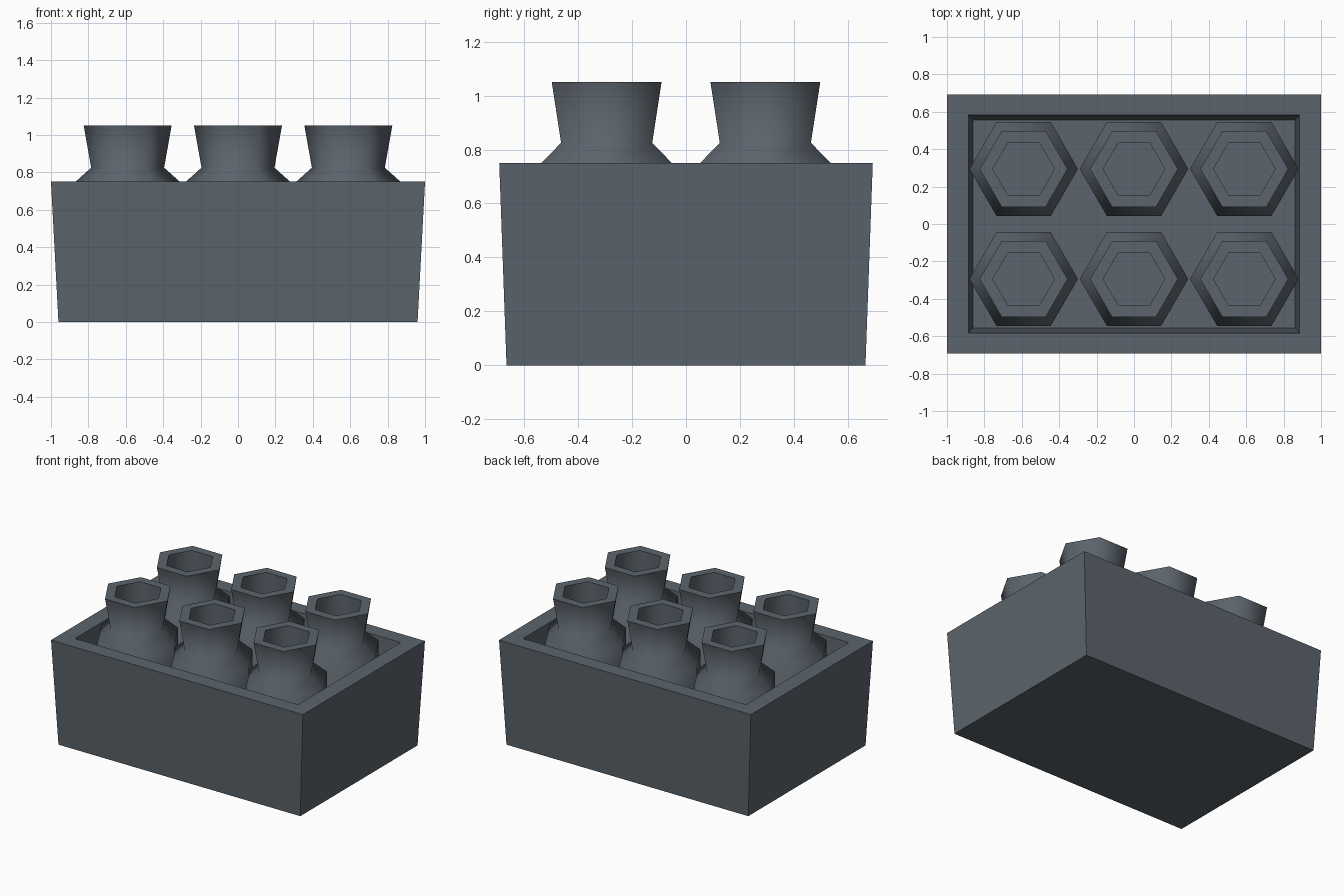
import bpy, bmesh, math

cube = bpy.data.objects.get("Cube")
if cube:
    bpy.data.objects.remove(cube, do_unlink=True)

# Single slate grey material
slate = bpy.data.materials.new("slate_grey")
slate.use_nodes = True
colour = (0.105, 0.127, 0.149, 1)
slate.diffuse_color = colour
slate.node_tree.nodes["Principled BSDF"].inputs["Base Color"].default_value = colour


def loft(name, rings):
    """Skin a stack of equal-sized rings and cap both ends."""
    bm = bmesh.new()
    loops = [[bm.verts.new(p) for p in ring] for ring in rings]
    for a, b in zip(loops, loops[1:]):
        n = len(a)
        for i in range(n):
            j = (i + 1) % n
            bm.faces.new((a[i], a[j], b[j], b[i]))
    bm.faces.new(loops[0][::-1])
    bm.faces.new(loops[-1])
    bmesh.ops.recalc_face_normals(bm, faces=bm.faces)
    mesh = bpy.data.meshes.new(name)
    bm.to_mesh(mesh)
    bm.free()
    mesh.materials.append(slate)
    obj = bpy.data.objects.new(name, mesh)
    bpy.context.collection.objects.link(obj)
    return obj


def rectangle(hx, hy, z):
    return [(-hx, -hy, z), (hx, -hy, z), (hx, hy, z), (-hx, hy, z)]


def hexagon(r, z):
    return [(r * math.cos(k * math.pi / 3), r * math.sin(k * math.pi / 3), z)
            for k in range(6)]


# Open crate: tapered outside, flat rim, tapered inside, floor
FLOOR = 0.28
loft("crate", [rectangle(0.96, 0.665, 0), rectangle(1, 0.692, 0.75),
               rectangle(0.886, 0.583, 0.75), rectangle(0.861, 0.557, FLOOR)])

# Six-sided bottle: body, shoulder, flared neck, rim and hollow mouth
profile = [(0.29, FLOOR), (0.29, 0.74), (0.195, 0.825), (0.235, 1.05),
           (0.165, 1.05), (0.165, 0.8)]
bottle = loft("bottle_1", [hexagon(r, z) for r, z in profile])
bpy.ops.object.select_all(action="DESELECT")
bottle.select_set(True)
bpy.context.view_layer.objects.active = bottle
bpy.ops.object.shade_smooth_by_angle(angle=math.radians(70))

# Two rows of three bottles
places = [(x, y) for y in (-0.294, 0.294) for x in (-0.59, 0, 0.59)]
for i, (x, y) in enumerate(places):
    if i:
        copy = bottle.copy()
        copy.name = f"bottle_{i + 1}"
        bpy.context.collection.objects.link(copy)
    else:
        copy = bottle
    copy.location = (x, y, 0)
